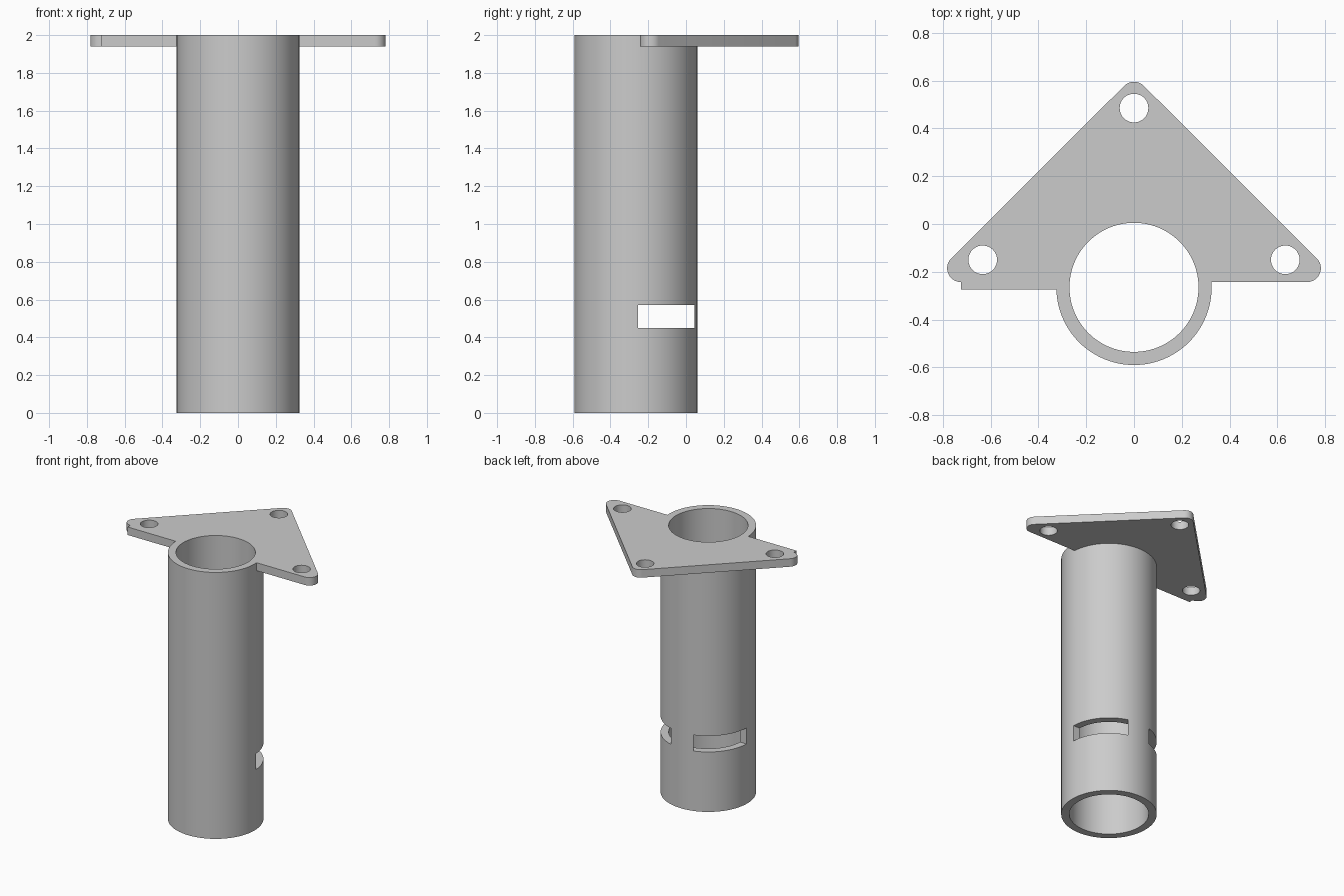
import bpy, bmesh, math
from mathutils import Vector

cube = bpy.data.objects.get("Cube")
if cube:
    bpy.data.objects.remove(cube, do_unlink=True)

HEIGHT, PLATE_Z = 2.0, 1.94
TUBE_Y, OUTER_R, BORE_R = -0.265, 0.325, 0.27

grey = bpy.data.materials.new("plain grey")
grey.use_nodes = True
grey.diffuse_color = (0.6, 0.6, 0.6, 1)
grey.node_tree.nodes["Principled BSDF"].inputs["Base Color"].default_value = (0.6, 0.6, 0.6, 1)


def prism(name, outline, z0, z1):
    """Extrude a closed xy outline from z0 to z1."""
    bm = bmesh.new()
    base = bm.faces.new([bm.verts.new((x, y, z0)) for x, y in outline])
    top = bmesh.ops.extrude_face_region(bm, geom=[base])["geom"]
    bmesh.ops.translate(bm, vec=(0, 0, z1 - z0),
                        verts=[v for v in top if isinstance(v, bmesh.types.BMVert)])
    bmesh.ops.recalc_face_normals(bm, faces=bm.faces)
    mesh = bpy.data.meshes.new(name)
    bm.to_mesh(mesh)
    bm.free()
    mesh.materials.append(grey)
    obj = bpy.data.objects.new(name, mesh)
    bpy.context.collection.objects.link(obj)
    return obj


def arc(cx, cy, r, start, end, steps):
    """Points along an arc, angles in degrees."""
    angles = [math.radians(start + (end - start) * i / steps) for i in range(steps + 1)]
    return [(cx + r * math.cos(a), cy + r * math.sin(a)) for a in angles]


def circle(cx, cy, r, sides):
    return arc(cx, cy, r, 0, 360, sides)[:-1]


def combine(target, other, operation):
    """Apply a boolean with another object, then discard it."""
    other.hide_render = True
    mod = target.modifiers.new(operation.lower(), 'BOOLEAN')
    mod.operation, mod.solver, mod.object = operation, 'EXACT', other
    bpy.context.view_layer.objects.active = target
    bpy.ops.object.modifier_apply(modifier=mod.name)
    bpy.data.objects.remove(other, do_unlink=True)


# Tube body
body = prism("flanged_tube", circle(0, TUBE_Y, OUTER_R, 96), 0, HEIGHT)

# Triangular mounting plate with rounded corners and a small step at one corner
corner_r, edge_y, step_y = 0.058, -0.243, -0.275
corner_x, corner_y = 0.724, edge_y + corner_r
outline = [(0, edge_y)]
outline += arc(corner_x, corner_y, corner_r, -90, 45, 12)
outline += arc(0, 0.537, corner_r, 45, 135, 10)
outline += arc(-corner_x, corner_y, corner_r, 135, 270, 12)
outline += [(-corner_x, step_y), (0, step_y)]
combine(body, prism("plate", outline, PLATE_Z, HEIGHT), 'UNION')

# Central bore and three screw holes
combine(body, prism("bore", circle(0, TUBE_Y, BORE_R, 96), -0.1, HEIGHT + 0.1), 'DIFFERENCE')
for x, y in [(0, 0.485), (0.633, -0.15), (-0.633, -0.15)]:
    combine(body, prism("screw_hole", circle(x, y, 0.06, 40), PLATE_Z - 0.1, HEIGHT + 0.1), 'DIFFERENCE')

# Slot running straight through both sides of the tube
slot = [(-0.5, -0.253), (0.5, -0.253), (0.5, 0.046), (-0.5, 0.046)]
combine(body, prism("slot", slot, 0.45, 0.57), 'DIFFERENCE')

# Smooth round walls, crisp edges
bpy.ops.object.select_all(action='DESELECT')
body.select_set(True)
bpy.context.view_layer.objects.active = body
bpy.ops.object.shade_smooth_by_angle(angle=math.radians(30))
